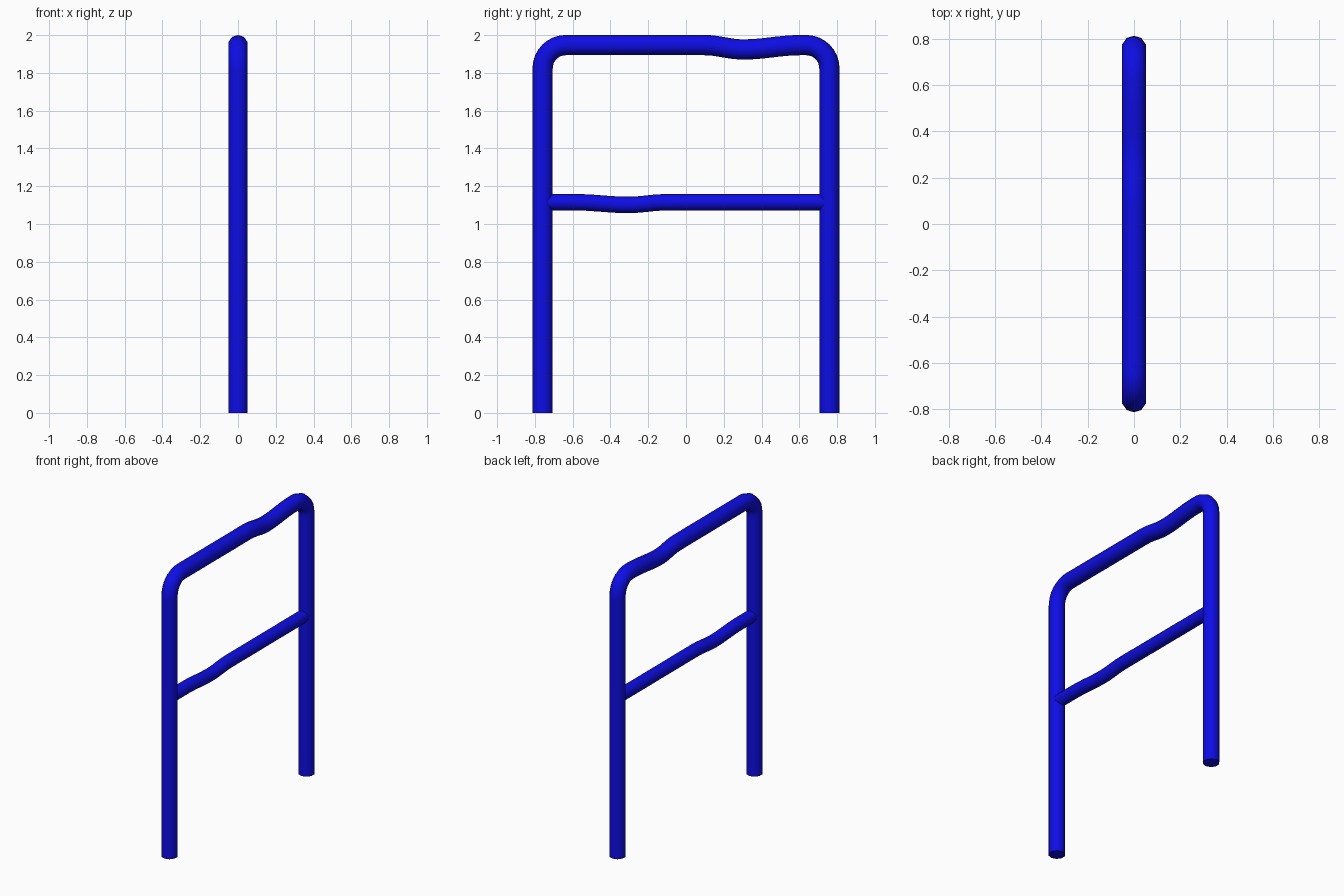
import bpy, bmesh
from math import sin, cos, pi
from mathutils import Vector

cube = bpy.data.objects.get("Cube")
if cube:
    bpy.data.objects.remove(cube, do_unlink=True)

# Blue paint
COLOUR = (0.004, 0.004, 0.78, 1.0)
paint = bpy.data.materials.new("blue_paint")
paint.use_nodes = True
paint.diffuse_color = COLOUR
paint.node_tree.nodes["Principled BSDF"].inputs["Base Color"].default_value = COLOUR

SIDES = 10
LEG_Y = 0.759      # leg centre line
TOP_Z = 1.947      # top rail centre line
BEND = 0.122       # corner radius


def tube(name, path, radius):
    """Sweep a ten-sided ring along a path in the YZ plane and cap both ends."""
    bm = bmesh.new()
    rings = []
    for i, p in enumerate(path):
        tangent = (path[min(i + 1, len(path) - 1)] - path[max(i - 1, 0)]).normalized()
        normal = Vector((0, -tangent.z, tangent.y))
        ring = []
        for k in range(SIDES):
            a = 2 * pi * k / SIDES
            ring.append(bm.verts.new(p + radius * (normal * cos(a) + Vector((sin(a), 0, 0)))))
        rings.append(ring)
    for a, b in zip(rings, rings[1:]):
        for k in range(SIDES):
            n = (k + 1) % SIDES
            bm.faces.new((a[k], a[n], b[n], b[k]))
    bm.faces.new(rings[0])
    bm.faces.new(rings[-1])
    bmesh.ops.recalc_face_normals(bm, faces=bm.faces)
    mesh = bpy.data.meshes.new(name)
    bm.to_mesh(mesh)
    bm.free()
    mesh.materials.append(paint)
    obj = bpy.data.objects.new(name, mesh)
    bpy.context.collection.objects.link(obj)
    bpy.ops.object.select_all(action='DESELECT')
    obj.select_set(True)
    bpy.context.view_layer.objects.active = obj
    bpy.ops.object.shade_smooth_by_angle(angle=0.9)
    return obj


def dented_line(y0, y1, z, centre, before, after, depth, steps=40):
    """Straight run along Y with one smooth sag in it."""
    points = []
    for i in range(steps + 1):
        y = y0 + (y1 - y0) * i / steps
        t = (y - centre) / (before if y < centre else after)
        sag = depth * (1 + cos(pi * t)) / 2 if abs(t) < 1 else 0
        points.append(Vector((0, y, z - sag)))
    return points


def corner(side):
    """Quarter bend from leg to rail, without the rail end point."""
    return [Vector((0, side * (LEG_Y - BEND + BEND * cos(a)), TOP_Z - BEND + BEND * sin(a)))
            for a in (pi / 2 * i / 8 for i in range(8))]


# Bent frame: leg, corner, top rail, corner, leg
inner = LEG_Y - BEND
frame_path = ([Vector((0, -LEG_Y, 0)), Vector((0, -LEG_Y, TOP_Z - BEND - 0.02))]
              + corner(-1)
              + dented_line(-inner, inner, TOP_Z, 0.3, 0.2, 0.31, 0.023)
              + corner(1)[::-1]
              + [Vector((0, LEG_Y, TOP_Z - BEND - 0.02)), Vector((0, LEG_Y, 0))])
tube("bent_frame", frame_path, 0.0535)

# Thinner cross rail between the legs
tube("cross_rail", dented_line(-LEG_Y, LEG_Y, 1.115, -0.305, 0.28, 0.2, 0.014), 0.0435)
